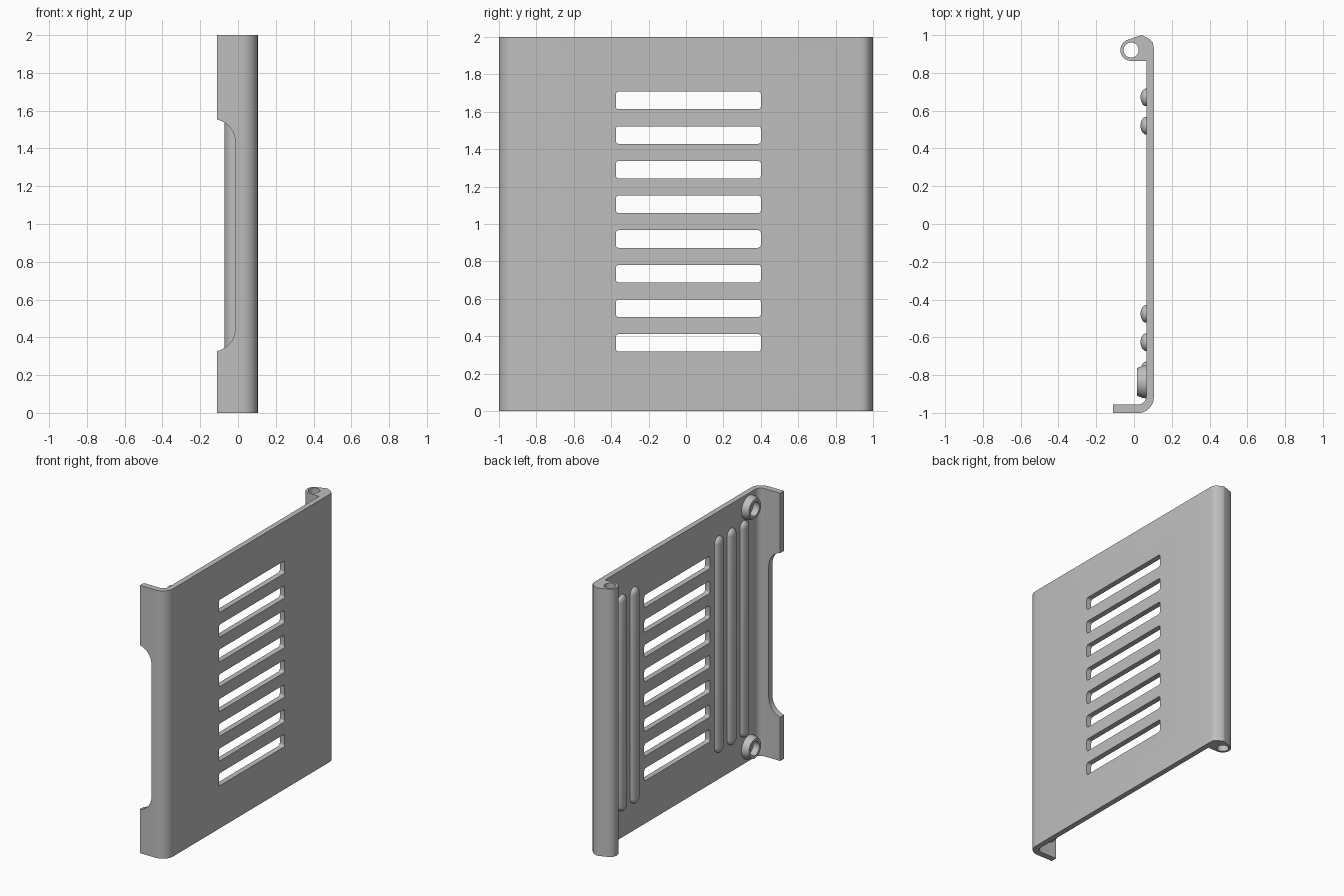
import bpy, bmesh, math
from mathutils import Matrix, Vector

if "Cube" in bpy.data.objects:
    bpy.data.objects.remove(bpy.data.objects["Cube"], do_unlink=True)

grey = bpy.data.materials.new("plain grey")
grey.use_nodes = True
colour = (0.52, 0.52, 0.52, 1)
grey.diffuse_color = colour
grey.node_tree.nodes["Principled BSDF"].inputs["Base Color"].default_value = colour


def make(name, bm):
    bmesh.ops.recalc_face_normals(bm, faces=bm.faces)
    mesh = bpy.data.meshes.new(name)
    bm.to_mesh(mesh)
    bm.free()
    obj = bpy.data.objects.new(name, mesh)
    bpy.context.collection.objects.link(obj)
    mesh.materials.append(grey)
    return obj


def smooth(obj):
    bpy.ops.object.select_all(action='DESELECT')
    obj.select_set(True)
    bpy.context.view_layer.objects.active = obj
    bpy.ops.object.shade_smooth_by_angle(angle=math.radians(30))


def arc(cx, cy, r, start, end, steps=12):
    angles = [math.radians(start + (end - start) * i / steps) for i in range(steps + 1)]
    return [(cx + r * math.cos(a), cy + r * math.sin(a)) for a in angles]


def prism(bm, points, place, depth):
    """Extrude a closed 2D outline; place maps (u, v) into space."""
    face = bm.faces.new([bm.verts.new(place(u, v)) for u, v in points])
    new = bmesh.ops.extrude_face_region(bm, geom=[face])["geom"]
    bmesh.ops.translate(bm, vec=depth, verts=[g for g in new if isinstance(g, bmesh.types.BMVert)])


def cut(obj, bm):
    cutter = make("cutter", bm)
    cutter.hide_render = True
    mod = obj.modifiers.new("cut", 'BOOLEAN')
    mod.operation, mod.solver, mod.object = 'DIFFERENCE', 'EXACT', cutter
    bpy.context.view_layer.objects.active = obj
    bpy.ops.object.modifier_apply(modifier=mod.name)
    bpy.data.objects.remove(cutter, do_unlink=True)


# Panel: bent flange, flat plate and hinge barrel in one extruded section
INNER, OUTER = 0.065, 0.105
section = [(-0.11, -1)] + arc(0.02, -0.915, 0.085, -90, 0)
section += [(OUTER, 0.93), (0.1, 0.958), (0.085, 0.976), (0.045, 0.998), (0.035, 0.998)]
section += arc(-0.015, 0.92, 0.057, 112, 270, 24)
section += [(INNER, 0.863)] + arc(0.02, -0.91, 0.045, 0, -90) + [(-0.11, -0.955)]
bm = bmesh.new()
prism(bm, section, lambda x, y: (x, y, 0), Vector((0, 0, 2)))
panel = make("bent_panel", bm)

# Hinge pin hole
bm = bmesh.new()
prism(bm, arc(-0.015, 0.92, 0.04, 0, 348.75, 31),
      lambda x, y: (x, y, -0.1), Vector((0, 0, 2.2)))
cut(panel, bm)

# Ventilation slots with rounded corners
bm = bmesh.new()
for i in range(8):
    z = 0.365 + 0.185 * i
    r, y0, y1, h = 0.016, -0.375, 0.4, 0.047
    slot = (arc(y1 - r, z + h - r, r, 0, 90, 5) + arc(y0 + r, z + h - r, r, 90, 180, 5)
            + arc(y0 + r, z - h + r, r, 180, 270, 5) + arc(y1 - r, z - h + r, r, 270, 360, 5))
    prism(bm, slot, lambda y, z: (0, y, z), Vector((0.2, 0, 0)))
cut(panel, bm)

# Notch in the flange edge
bm = bmesh.new()
notch = ([(-0.2, 0.325), (-0.11, 0.325)] + arc(-0.135, 0.445, 0.12, -78, 0)
         + arc(-0.135, 1.435, 0.12, 0, 78) + [(-0.11, 1.555), (-0.2, 1.555)])
prism(bm, notch, lambda x, z: (x, -1.1, z), Vector((0, 0.3, 0)))
cut(panel, bm)
smooth(panel)

# Stiffening ribs: flattened capsules on the inner face
for n, y in enumerate((-0.775, -0.625, -0.475, 0.52, 0.67)):
    bm = bmesh.new()
    bmesh.ops.create_uvsphere(bm, u_segments=32, v_segments=16, radius=0.047)
    for v in bm.verts:
        v.co.x *= 0.65
    middle = [e for e in bm.edges if all(abs(v.co.z) < 0.001 for v in e.verts)]
    bmesh.ops.split_edges(bm, edges=middle)
    for f in bm.faces:
        f.tag = f.calc_center_median().z > 0
    for v in bm.verts:
        v.co.z += 0.76 if v.link_faces[0].tag else -0.76
    rims = [e for e in bm.edges if e.is_boundary]
    bmesh.ops.bridge_loops(bm, edges=rims)
    bmesh.ops.translate(bm, vec=(INNER, y, 1.01), verts=bm.verts)
    smooth(make(f"rib_{n + 1}", bm))

# Tapered ring bosses near the flange corners
for name, z in (("lower_boss", 0.105), ("upper_boss", 1.895)):
    bm = bmesh.new()
    ring = [(0.088, 0.07), (0.085, 0.045), (0.072, 0.015), (0.052, 0.015), (0.052, 0.07)]
    verts = [bm.verts.new((x, r, 0)) for r, x in ring]
    edges = [bm.edges.new((a, b)) for a, b in zip(verts, verts[1:] + verts[:1])]
    bmesh.ops.spin(bm, geom=verts + edges, axis=(1, 0, 0), cent=(0, 0, 0),
                   angle=math.tau, steps=40, use_merge=True)
    bmesh.ops.remove_doubles(bm, verts=bm.verts, dist=0.0001)
    bmesh.ops.transform(bm, matrix=Matrix.Translation((0, -0.835, z)), verts=bm.verts)
    smooth(make(name, bm))
